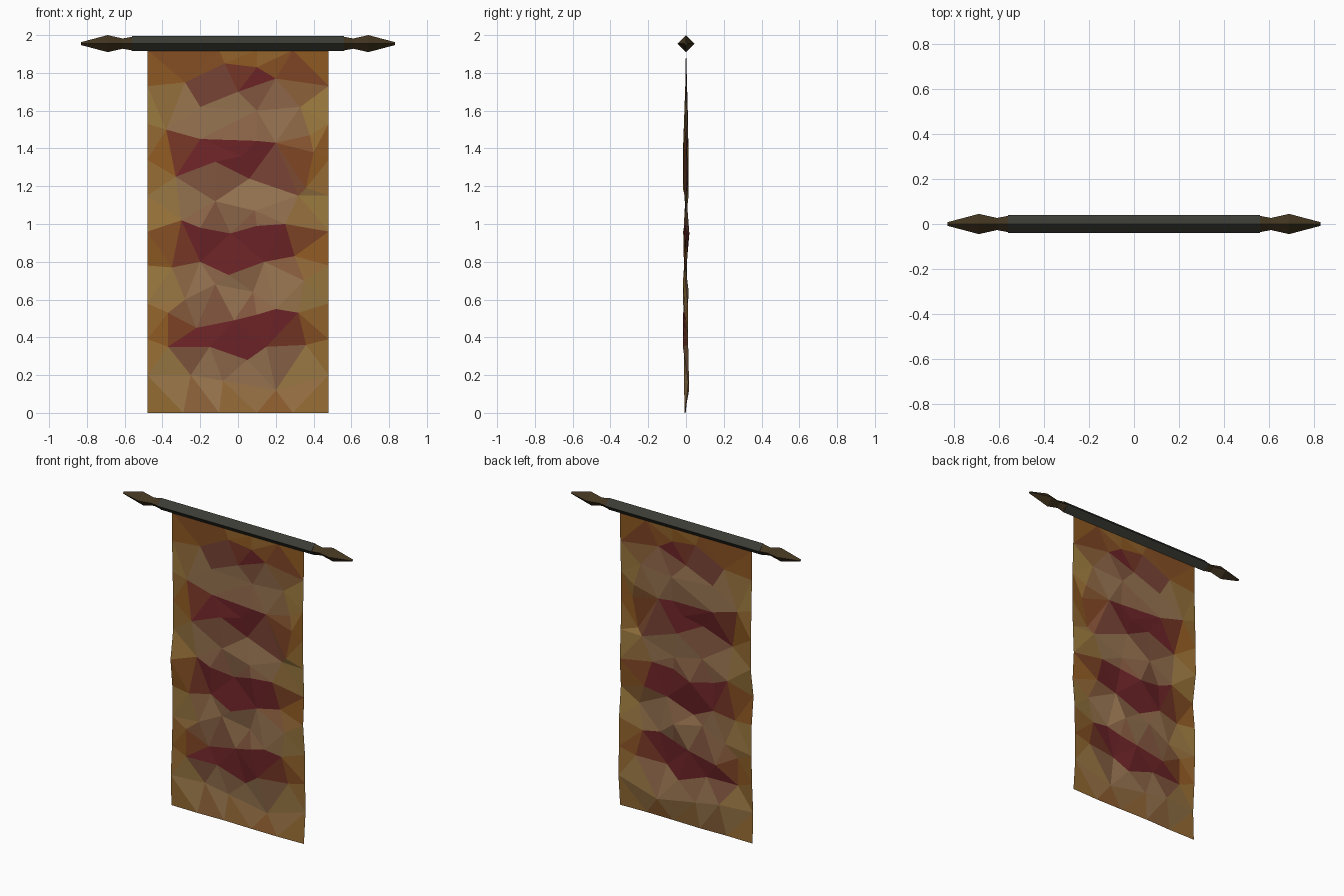
import bpy, bmesh, math, random
from mathutils import Vector
from mathutils.geometry import delaunay_2d_cdt

if "Cube" in bpy.data.objects:
    bpy.data.objects.remove(bpy.data.objects["Cube"])

random.seed(4)
W, TOP, ROD_Z = 0.48, 1.92, 1.955


def material(name, color):
    m = bpy.data.materials.new(name)
    m.diffuse_color = (*color, 1)
    m.use_nodes = True
    m.node_tree.nodes["Principled BSDF"].inputs["Base Color"].default_value = m.diffuse_color
    return m


def add_object(name, bm, mats):
    me = bpy.data.meshes.new(name)
    bm.to_mesh(me)
    bm.free()
    for m in mats:
        me.materials.append(m)
    ob = bpy.data.objects.new(name, me)
    bpy.context.collection.objects.link(ob)
    return ob


def lathe_x(name, profile, mat, sides=4):
    """Closed faceted bar along x from (x, radius) points."""
    bm = bmesh.new()
    rings = []
    for x, r in profile:
        angs = [2 * math.pi * i / sides for i in range(sides)]
        rings.append([bm.verts.new((x, r * math.cos(a), ROD_Z + r * math.sin(a))) for a in angs])
    for a, b in zip(rings, rings[1:]):
        for i in range(sides):
            j = (i + 1) % sides
            bm.faces.new((a[i], a[j], b[j], b[i]))
    bm.faces.new(rings[0])
    bm.faces.new(rings[-1])
    bmesh.ops.recalc_face_normals(bm, faces=bm.faces)
    return add_object(name, bm, [mat])


# Rod and spear-shaped ends
lathe_x("rod", [(-0.56, 0.039), (0.56, 0.039)], material("dark_iron", (0.045, 0.045, 0.036)))
bronze = material("dark_bronze", (0.055, 0.036, 0.014))
for side, s in (("left", -1), ("right", 1)):
    lathe_x(side + "_finial",
            [(s * x, r) for x, r in ((0.555, 0.037), (0.61, 0.027), (0.69, 0.045), (0.83, 0.008))],
            bronze)

# Crumple points inside the cloth
inner = [(-.07, 1.85), (.1, 1.83), (-.28, 1.75), (-.2, 1.62), (0, 1.7), (.2, 1.77), (.1, 1.6),
         (.33, 1.62), (-.38, 1.5), (-.2, 1.45), (.02, 1.36), (.1, 1.44), (.2, 1.43), (.38, 1.47),
         (-.33, 1.25), (-.12, 1.33), (.06, 1.24), (.36, 1.19), (.4, 1.38), (-.12, 1.12),
         (.09, 1.07), (.32, 1.15), (-.3, 1.02), (-.2, .98), (-.04, .95), (.1, .99), (.25, 1.0),
         (-.35, .77), (-.2, .8), (-.05, .73), (.14, .8), (.3, .83), (-.28, .6), (-.12, .68),
         (.08, .64), (.2, .55), (.35, .7), (-.37, .53), (-.22, .45), (-.02, .49), (.1, .52),
         (.32, .53), (-.37, .35), (-.15, .35), (.15, .35), (.36, .36), (-.25, .2), (-.08, .17),
         (.05, .28), (.2, .12)]
side_z = [0.2, 0.39, 0.58, 0.78, 0.96, 1.15, 1.34, 1.53, 1.73]
edge_x = [-0.29, -0.1, 0.1, 0.29]
outline = ([(-W, 0)] + [(x, 0) for x in edge_x] + [(W, 0)] + [(W, z) for z in side_z]
           + [(W, TOP)] + [(x, TOP) for x in reversed(edge_x)] + [(-W, TOP)]
           + [(-W, z) for z in reversed(side_z)])
pts = [Vector(p) for p in outline + inner]
verts, _, tris, *_ = delaunay_2d_cdt(pts, [], [list(range(len(outline)))], 1, 1e-5)

# Cloth colours: red and tan bands fading to an ochre border
RED, TAN = Vector((0.15, 0.017, 0.02)), Vector((0.32, 0.18, 0.085))
ORANGE, GOLD = Vector((0.27, 0.10, 0.016)), Vector((0.34, 0.2, 0.05))
LEVELS = 4
mats = []
for e in range(LEVELS + 1):
    for r in range(LEVELS + 1):
        te, tr = e / LEVELS, r / LEVELS
        col = TAN.lerp(RED, tr).lerp(GOLD.lerp(ORANGE, tr), te)
        mats.append(material(f"cloth_{e}_{r}", col))


def clamp(t):
    return min(1, max(0, t))


def shade_index(x, z):
    red = 0.5 + 0.6 * math.cos(2 * math.pi * (z - 0.42) / 0.467)
    border = max((abs(x) - 0.24) / 0.17, (z - 1.76) / 0.12, (0.17 - z) / 0.17)
    if z > 1.75:
        red = max(red, 0.6)
    return round(clamp(border) * LEVELS) * (LEVELS + 1) + round(clamp(red) * LEVELS)


# Cloth sheet
bm = bmesh.new()
vs = []
for v in verts:
    amp = 0.018 * clamp((TOP - v.y) / 0.5) * (0.5 if v.y < 0.01 else 1)
    vs.append(bm.verts.new((v.x, random.uniform(-amp, amp), v.y)))
for t in tris:
    f = bm.faces.new([vs[i] for i in t])
    c = f.calc_center_median()
    f.material_index = shade_index(c.x, c.z)
    f.normal_update()
    if f.normal.y > 0:
        f.normal_flip()
add_object("banner_cloth", bm, mats)
